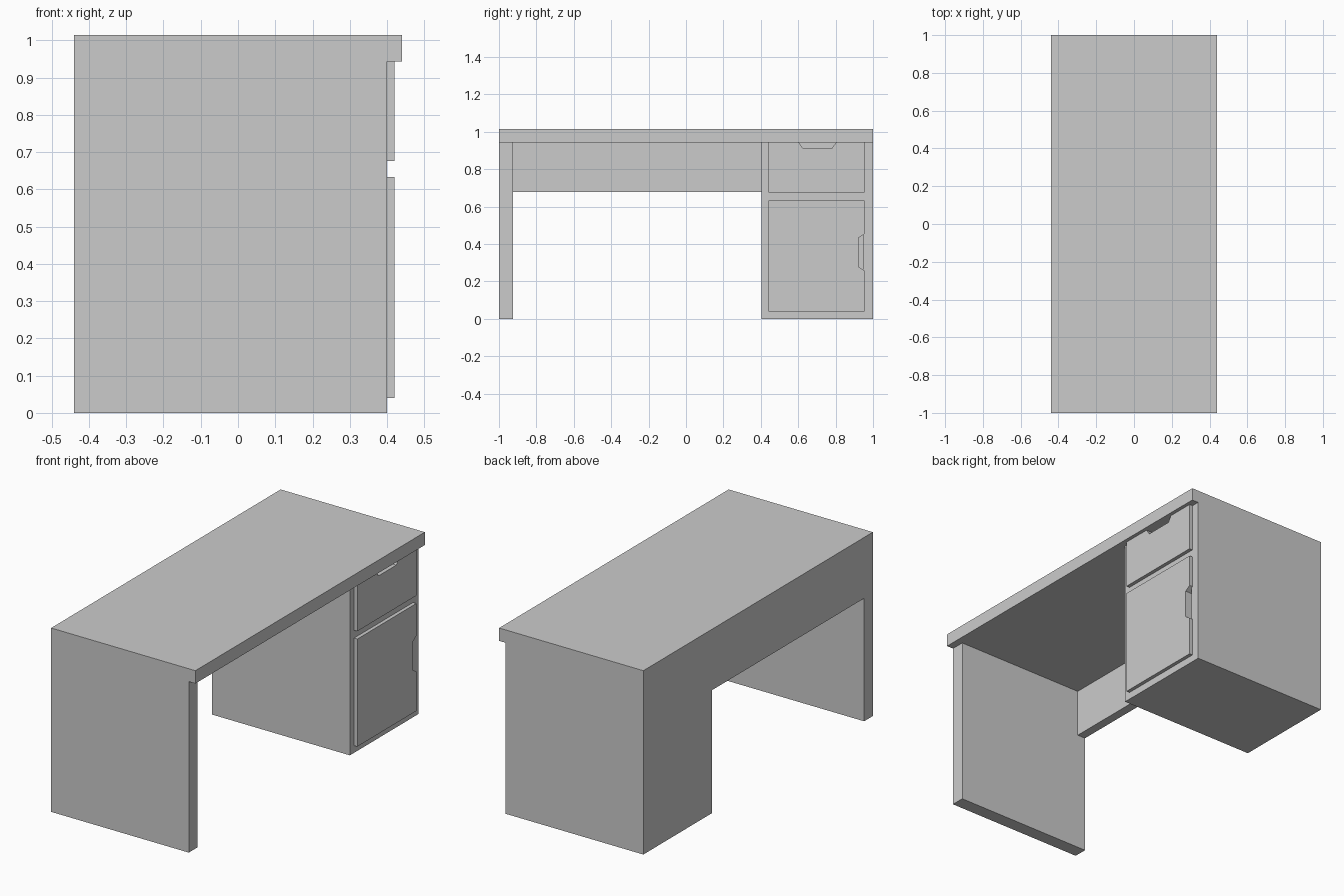
import bpy, bmesh

if "Cube" in bpy.data.objects:
    bpy.data.objects.remove(bpy.data.objects["Cube"])

BACK, FRONT, FACE = -0.44, 0.40, 0.42   # depth positions along x
UNDER, TOP = 0.943, 1.014               # underside and upper face of the top


def prism(name, profile, x0, x1):
    """Extrude a closed (y, z) profile from x0 to x1."""
    bm = bmesh.new()
    face = bm.faces.new([bm.verts.new((x0, y, z)) for y, z in profile])
    ext = bmesh.ops.extrude_face_region(bm, geom=[face])
    verts = [g for g in ext["geom"] if isinstance(g, bmesh.types.BMVert)]
    bmesh.ops.translate(bm, vec=(x1 - x0, 0, 0), verts=verts)
    bmesh.ops.recalc_face_normals(bm, faces=bm.faces)
    mesh = bpy.data.meshes.new(name)
    bm.to_mesh(mesh)
    bm.free()
    obj = bpy.data.objects.new(name, mesh)
    bpy.context.collection.objects.link(obj)
    return obj


def box(name, y0, y1, z0, z1, x0=BACK, x1=FRONT):
    return prism(name, [(y0, z0), (y1, z0), (y1, z1), (y0, z1)], x0, x1)


def cut(target, cutter):
    mod = target.modifiers.new(cutter.name, "BOOLEAN")
    mod.operation, mod.solver, mod.object = "DIFFERENCE", "EXACT", cutter
    cutter.hide_render = True
    cutter.hide_set(True)


# Desk frame
box("desk_top", -1, 1, UNDER, TOP, x1=0.44)
box("side_panel", -1, -0.924, 0, UNDER)
box("back_panel", -0.924, 0.404, 0.678, UNDER, x1=-0.39)
cabinet = box("cabinet", 0.404, 1, 0, UNDER)

# Drawer front with a finger notch in its top edge
prism("drawer_front", [
    (0.44, 0.676), (0.954, 0.676), (0.954, UNDER), (0.802, UNDER),
    (0.78, 0.911), (0.625, 0.911), (0.603, UNDER), (0.44, UNDER)], FRONT, FACE)

# Door front with a finger notch in its outer edge
prism("door_front", [
    (0.44, 0.04), (0.954, 0.04), (0.954, 0.257), (0.922, 0.278),
    (0.922, 0.433), (0.954, 0.454), (0.954, 0.633), (0.44, 0.633)], FRONT, FACE)

# Finger pockets continuing behind the notches into the cabinet
pocket_back = 0.35
cut(cabinet, prism("drawer_pocket_cutter", [
    (0.603, UNDER), (0.625, 0.911), (0.78, 0.911), (0.802, UNDER),
    (0.802, 0.96), (0.603, 0.96)], pocket_back, 0.41))
cut(cabinet, prism("door_pocket_cutter", [
    (0.922, 0.278), (0.947, 0.262), (0.947, 0.449), (0.922, 0.433)],
    pocket_back, 0.41))
